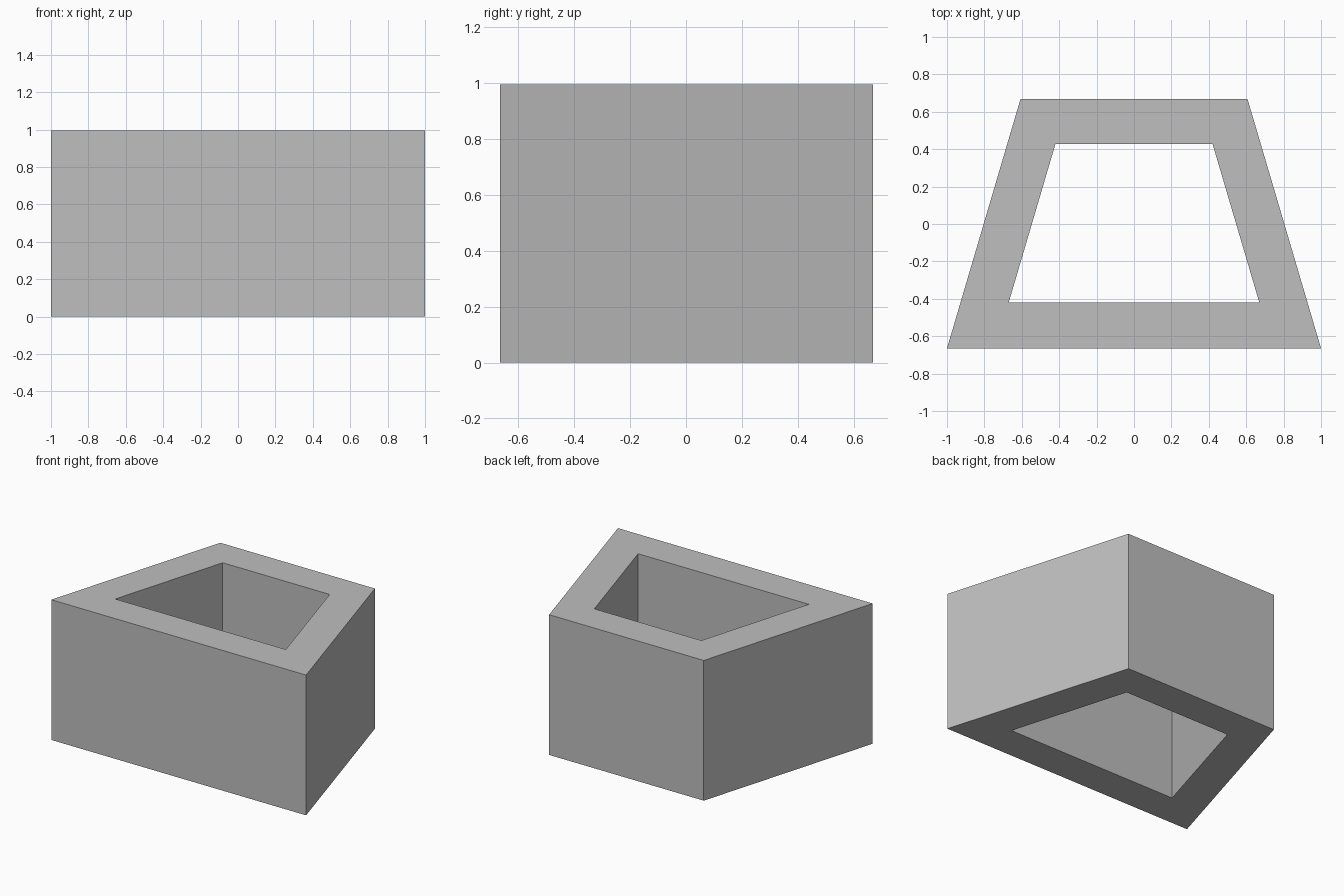
import bpy
import bmesh

cube = bpy.data.objects.get("Cube")
if cube:
    bpy.data.objects.remove(cube, do_unlink=True)

HEIGHT = 0.995

grey = bpy.data.materials.new("plain grey")
grey.use_nodes = True
colour = (0.52, 0.52, 0.52, 1.0)
grey.diffuse_color = colour
grey.node_tree.nodes["Principled BSDF"].inputs["Base Color"].default_value = colour


def trapezoid(front_half, front_y, back_half, back_y):
    """Counter-clockwise outline, symmetric about x = 0."""
    return [(-front_half, front_y), (front_half, front_y),
            (back_half, back_y), (-back_half, back_y)]


# Outer wall and the opening through it
outer = trapezoid(1.0, -0.665, 0.607, 0.668)
inner = trapezoid(0.67, -0.42, 0.42, 0.428)

bm = bmesh.new()


def ring(points, z):
    return [bm.verts.new((x, y, z)) for x, y in points]


# Four loops: outer bottom, outer top, inner top, inner bottom
loops = [ring(outer, 0), ring(outer, HEIGHT), ring(inner, HEIGHT), ring(inner, 0)]
for k in range(4):
    a, b = loops[k], loops[(k + 1) % 4]
    for i in range(4):
        j = (i + 1) % 4
        bm.faces.new((a[i], a[j], b[j], b[i]))
bmesh.ops.recalc_face_normals(bm, faces=bm.faces)

mesh = bpy.data.meshes.new("tapered_frame")
bm.to_mesh(mesh)
bm.free()
mesh.materials.append(grey)
frame = bpy.data.objects.new("tapered_frame", mesh)
bpy.context.collection.objects.link(frame)
